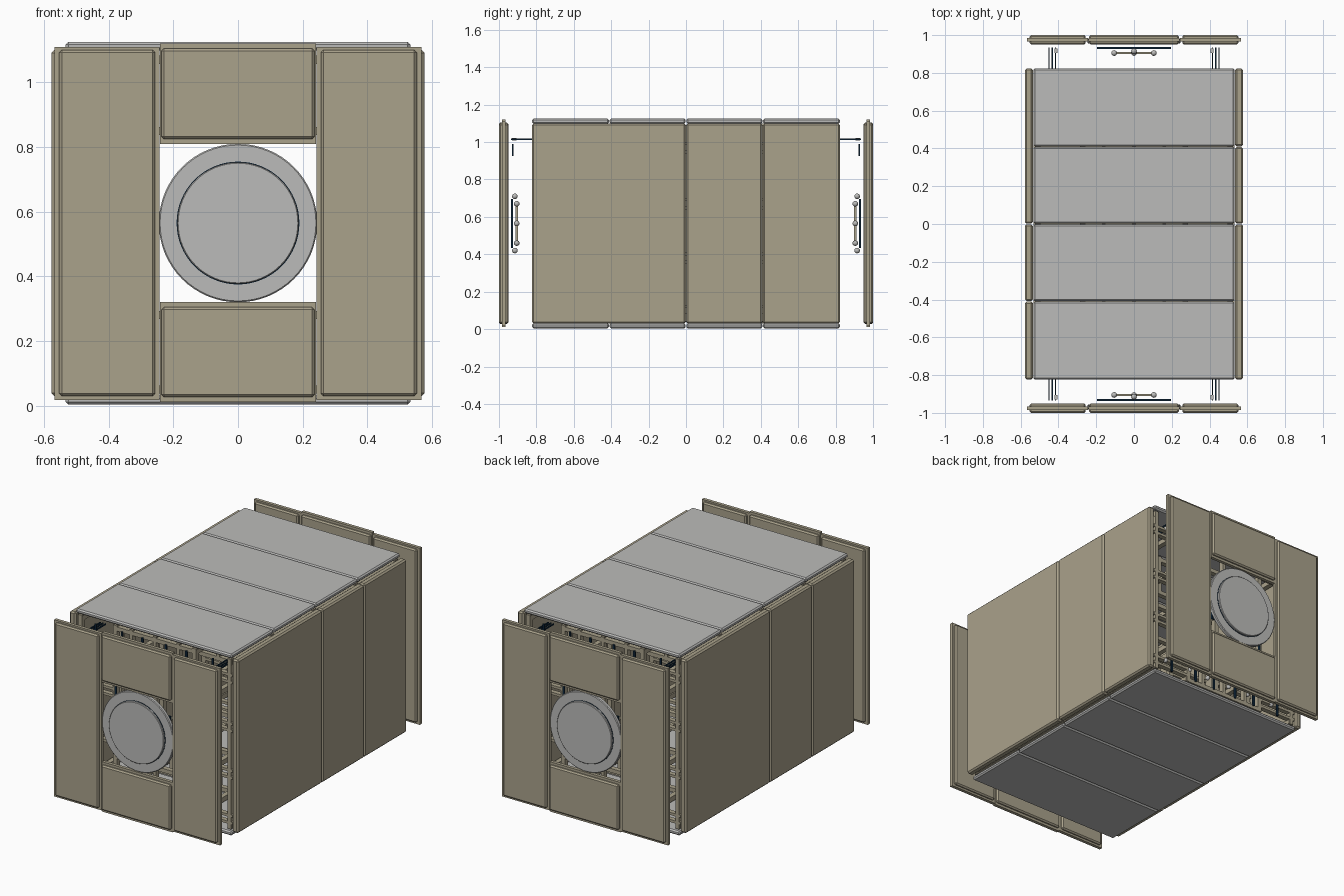
import bpy
from math import cos, sin, pi

if "Cube" in bpy.data.objects:
    bpy.data.objects.remove(bpy.data.objects["Cube"], do_unlink=True)


def material(name, rgb):
    m = bpy.data.materials.new(name)
    m.use_nodes = True
    m.diffuse_color = (*rgb, 1)
    m.node_tree.nodes["Principled BSDF"].inputs["Base Color"].default_value = (*rgb, 1)
    return m


TAN = material("tan", (0.40, 0.36, 0.26))
GREY = material("light grey", (0.50, 0.50, 0.49))
NAVY = material("navy", (0.005, 0.023, 0.051))


def finish(name, mat, bevel=0.0):
    o = bpy.context.object
    o.name = name
    o.data.materials.append(mat)
    if bevel:
        b = o.modifiers.new("chamfer", "BEVEL")
        b.width = bevel
        b.segments = 1
    return o


def box(name, x, y, z, mat, bevel=0.0):
    """Box from (low, high) ranges on each axis."""
    bpy.ops.mesh.primitive_cube_add(size=1, location=[sum(r) / 2 for r in (x, y, z)])
    o = bpy.context.object
    o.scale = [abs(r[1] - r[0]) for r in (x, y, z)]
    bpy.ops.object.transform_apply(location=False, rotation=False, scale=True)
    return finish(name, mat, bevel)


def disc(name, radius, y, mat, bevel=0.0, z=0.565):
    bpy.ops.mesh.primitive_cylinder_add(vertices=64, radius=radius, depth=abs(y[1] - y[0]),
                                        location=(0, sum(y) / 2, z), rotation=(pi / 2, 0, 0))
    o = finish(name, mat, bevel)
    bpy.ops.object.shade_smooth_by_angle()
    return o


def ball(name, x, y, z, radius):
    bpy.ops.mesh.primitive_uv_sphere_add(segments=16, ring_count=8, radius=radius, location=(x, y, z))
    finish(name, GREY)
    bpy.ops.object.shade_smooth()


def span(s, a, b):
    return tuple(sorted((s * a, s * b)))


def around(c, w):
    return (c - w / 2, c + w / 2)


# Roof and floor slabs, each in four plates
GAP = 0.0015
edges = (-0.825, -0.41, 0, 0.41, 0.825)
for a, b in zip(edges, edges[1:]):
    y = (a + GAP, b - GAP)
    box("roof_plate", (-0.533, 0.533), y, (1.098, 1.125), GREY, 0.008)
    box("floor_plate", (-0.533, 0.533), y, (0.004, 0.031), GREY, 0.008)

# Side walls: one long and two short panels, turned half round on the other side
for s in (1, -1):
    for a, b in ((-0.825, 0), (0, 0.41), (0.41, 0.825)):
        y = span(s, a + GAP, b - GAP)
        box("side_wall", span(s, 0.535, 0.577), y, (0.03, 1.10), TAN, 0.009)

# Long corner rails of the inner frame
for s in (1, -1):
    for x in (0.27, 0.51):
        for z in (0.06, 0.29, 0.84, 1.07):
            if x < 0.5 or z in (0.06, 1.07):
                box("long_rail", around(s * x, 0.03), (-0.81, 0.81), around(z, 0.03), TAN)

# Ribs across the frame
for y in (-0.80, -0.41, 0, 0.41, 0.80):
    yr = around(y, 0.03)
    for s in (1, -1):
        for x in (0.27, 0.51):
            box("rib_post", around(s * x, 0.025), yr, (0.04, 1.09), TAN)
        for z in (0.10, 0.38, 0.67, 0.97):
            for dz in (-0.022, 0.022):
                box("rib_shelf_bar", span(s, 0.26, 0.532), yr, around(z + dz, 0.016), TAN)
    for z in (0.05, 0.28, 0.85, 1.07):
        box("rib_cross_bar", (-0.27, 0.27), yr, around(z, 0.025), TAN)
    for x in (-0.16, 0, 0.16):
        box("floor_stud", around(x, 0.02), yr, (0.04, 0.28), TAN)
        box("roof_stud", around(x, 0.02), yr, (0.85, 1.09), TAN)

for s in (1, -1):
    # End wall: thin tongue plates with thicker chamfered panels over them
    core, thick = span(s, 0.965, 0.985), span(s, 0.95, 1.0)
    for t in (1, -1):
        box("end_side_core", span(t, 0.243, 0.567), core, (0.018, 1.11), TAN)
        box("end_side_panel", span(t, 0.256, 0.553), thick, (0.03, 1.10), TAN, 0.008)
    for core_z, panel_z in (((0.81, 1.12), (0.825, 1.105)), ((0.012, 0.32), (0.027, 0.305))):
        box("end_middle_core", (-0.241, 0.241), core, core_z, TAN)
        box("end_middle_panel", (-0.237, 0.237), thick, panel_z, TAN, 0.008)

    # Round hatch with raised lid
    disc("hatch_flange", 0.245, span(s, 0.955, 0.98), GREY, 0.004)
    disc("hatch_seal", 0.190, span(s, 0.979, 0.983), NAVY)
    disc("hatch_lid", 0.188, span(s, 0.97, 0.994), GREY, 0.003)

    # Hatch back plate and cross handle
    box("hatch_back_plate", (-0.195, 0.195), span(s, 0.926, 0.936), (0.435, 0.695), NAVY)
    yh = s * 0.905
    box("handle_bar", (-0.1, 0.1), around(yh, 0.012), around(0.565, 0.012), TAN)
    box("handle_upright", around(0, 0.012), around(yh, 0.012), (0.46, 0.67), TAN)
    ball("handle_hub", 0, yh, 0.565, 0.015)
    for i in range(4):
        ball("handle_knob", 0.105 * cos(i * pi / 2), yh, 0.565 + 0.105 * sin(i * pi / 2), 0.015)
    for z in (0.42, 0.71):
        ball("hatch_stop", 0, s * 0.915, z, 0.015)

    # Thin rods from the frame toward the end wall, with hanging tips
    for t in (1, -1):
        for x in (0.415, 0.433, 0.45):
            box("guide_rod", around(t * x, 0.006), span(s, 0.70, 0.935), around(1.015, 0.008), NAVY)
        box("rod_tip", around(t * 0.415, 0.012), span(s, 0.922, 0.93), (0.925, 0.99), NAVY)
        box("rod_clip", around(t * 0.413, 0.014), span(s, 0.905, 0.93), around(1.015, 0.014), GREY)
        box("rack_strip", around(t * 0.262, 0.012), span(s, 0.815, 0.823), (0.33, 0.80), NAVY)

    # Small pins and knobs in the floor and roof racks
    for x in (-0.4, -0.22, -0.08, 0.08, 0.22, 0.4):
        for z in (0.12, 1.0):
            box("rack_pin", around(x, 0.012), span(s, 0.812, 0.822), around(z, 0.13), NAVY)
            ball("rack_knob", x + 0.04, s * 0.808, z, 0.014)
